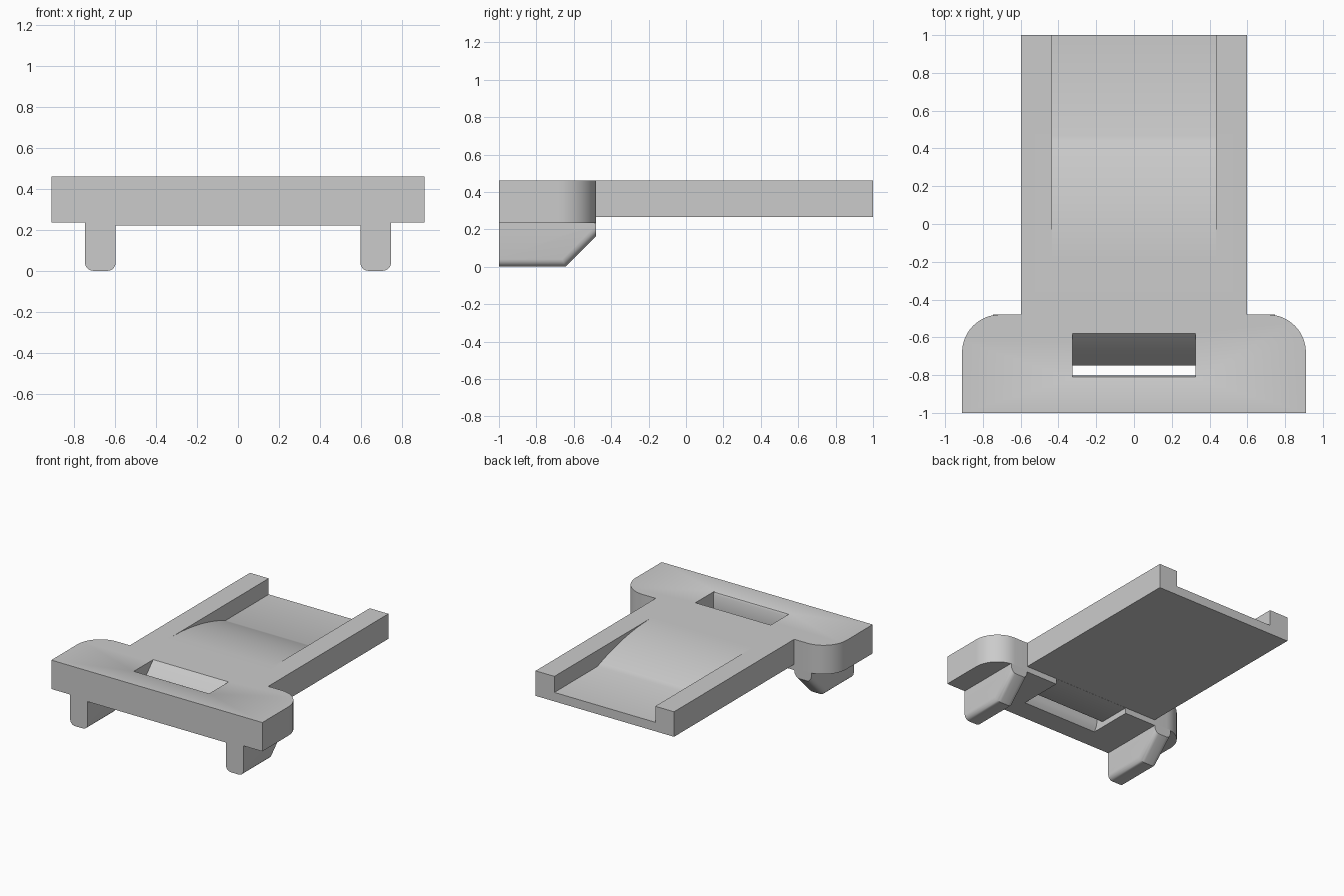
import bpy, bmesh, math
from mathutils import Vector

if "Cube" in bpy.data.objects:
    bpy.data.objects.remove(bpy.data.objects["Cube"], do_unlink=True)

grey = bpy.data.materials.new("light_grey")
grey.use_nodes = True
grey.diffuse_color = (0.6, 0.6, 0.6, 1)
grey.node_tree.nodes["Principled BSDF"].inputs["Base Color"].default_value = (0.6, 0.6, 0.6, 1)


def prism(name, outline, axis, low, high, soften=None):
    """Extrude a closed 2D outline along z (xy outline) or along x (yz outline)."""
    def place(p, d):
        return Vector((p[0], p[1], d)) if axis == "z" else Vector((d, p[0], p[1]))
    bm = bmesh.new()
    face = bm.faces.new([bm.verts.new(place(p, low)) for p in outline])
    new = bmesh.ops.extrude_face_region(bm, geom=[face])["geom"]
    shift = place((0, 0), high - low)
    bmesh.ops.translate(bm, verts=[v for v in new if isinstance(v, bmesh.types.BMVert)], vec=shift)
    bmesh.ops.recalc_face_normals(bm, faces=bm.faces)
    if soften:
        edges = [e for e in bm.edges if soften(e)]
        bmesh.ops.bevel(bm, geom=edges, offset=0.04, segments=5, profile=0.5, affect="EDGES")
    mesh = bpy.data.meshes.new(name)
    bm.to_mesh(mesh)
    bm.free()
    mesh.materials.append(grey)
    obj = bpy.data.objects.new(name, mesh)
    bpy.context.collection.objects.link(obj)
    return obj


def rect(a0, a1, b0, b1):
    return [(a0, b0), (a1, b0), (a1, b1), (a0, b1)]


def activate(obj):
    bpy.ops.object.select_all(action="DESELECT")
    obj.select_set(True)
    bpy.context.view_layer.objects.active = obj


def cut(obj, cutter):
    mod = obj.modifiers.new("cut", "BOOLEAN")
    mod.operation = "DIFFERENCE"
    mod.solver = "EXACT"
    mod.object = cutter
    activate(obj)
    bpy.ops.object.modifier_apply(modifier=mod.name)
    bpy.data.objects.remove(cutter, do_unlink=True)


def smooth(obj):
    activate(obj)
    bpy.ops.object.shade_smooth_by_angle(angle=math.radians(32))


TOP, FLOOR, HEAD_BACK, RADIUS = 0.46, 0.335, -0.48, 0.2

# T-shaped plate: wide head with rounded back corners, straight tongue
half = [(0.91, -1)]
for i in range(17):
    a = math.pi / 2 * i / 16
    half.append((0.91 - RADIUS + RADIUS * math.cos(a), HEAD_BACK - RADIUS + RADIUS * math.sin(a)))
half += [(0.597, HEAD_BACK), (0.597, 1)]
body = prism("plate", half + [(-x, y) for x, y in reversed(half)], "z", 0.22, TOP)

# Thinner tongue and wings on the underside
cut(body, prism("tongue_relief", rect(HEAD_BACK, 1.1, 0, 0.265), "x", -1, 1))
for side in (-1, 1):
    lo, hi = sorted((side * 0.597, side * 1.1))
    cut(body, prism("wing_relief", rect(-1.1, -0.4, 0, 0.235), "x", lo, hi))

# Channel between the rails: a gentle arc dropping to a flat floor
start, end = -0.2, 0.47
drop = TOP - FLOOR
arc_r = ((end - start) ** 2 + drop ** 2) / (2 * drop)
arc = []
for i in range(1, 21):
    y = (end - start) * i / 20
    arc.append((start + y, TOP - arc_r + math.sqrt(arc_r ** 2 - y ** 2)))
channel = [(start, 0.6), (start, TOP)] + arc + [(1.1, FLOOR), (1.1, 0.6)]
cut(body, prism("channel", channel, "x", -0.435, 0.435))

# Slanted strap slot, open to the back below the plate
slot = [(-0.82, 0.5), (-0.82, 0.46), (-0.81, 0.455), (-0.803, 0.44), (-0.803, 0.28),
        (-0.81, 0.25), (-0.83, 0.22), (-0.84, 0.18), (-0.45, 0.18), (-0.45, 0.264),
        (-0.738, 0.264), (-0.747, 0.269), (-0.75, 0.278), (-0.745, 0.288),
        (-0.58, 0.46), (-0.54, 0.5)]
cut(body, prism("slot", slot, "x", -0.325, 0.325))
smooth(body)


# Legs with a chamfered back and rounded lower edges
def lower_edge(e):
    a, b = (v.co for v in e.verts)
    return abs(a.x - b.x) < 0.001 and abs(a.y - b.y) > 0.01 and min(a.z, b.z) < 0.01


leg_outline = [(-1, 0.235), (-1, 0), (-0.645, 0), (HEAD_BACK, 0.165), (HEAD_BACK, 0.235)]
for name, side in (("left_leg", 1), ("right_leg", -1)):
    lo, hi = sorted((side * 0.597, side * 0.747))
    smooth(prism(name, leg_outline, "x", lo, hi, lower_edge))
